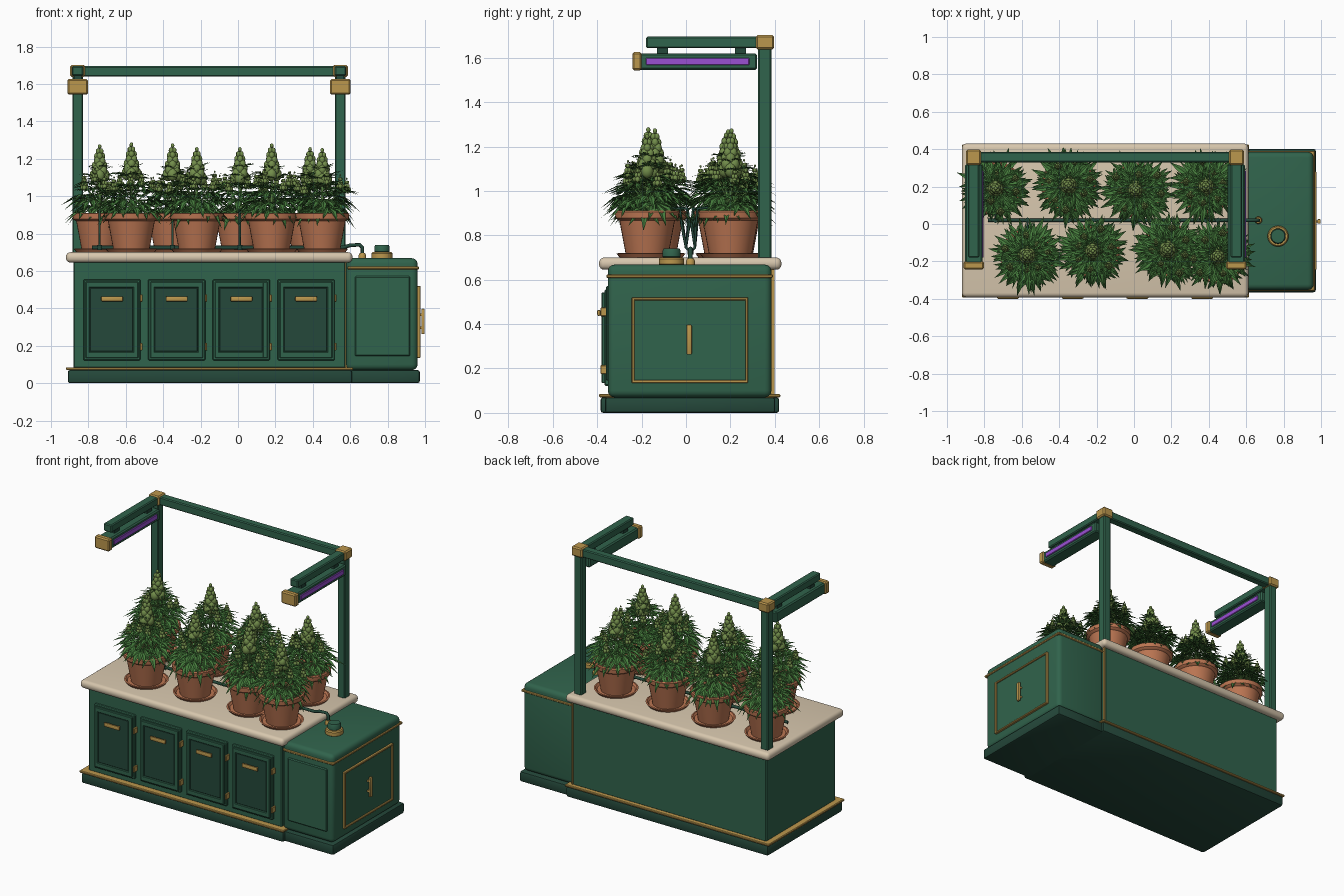
import bpy, bmesh, math, random
from mathutils import Vector, Matrix

if "Cube" in bpy.data.objects:
    bpy.data.objects.remove(bpy.data.objects["Cube"])
random.seed(4)

def mat(name, r, g, b):
    m = bpy.data.materials.new(name)
    m.diffuse_color = (r, g, b, 1)
    m.use_nodes = True
    m.node_tree.nodes["Principled BSDF"].inputs["Base Color"].default_value = m.diffuse_color
    return m

GREEN = mat("green_paint", .03, .125, .072)
DARK = mat("dark_green", .018, .065, .043)
GOLD = mat("brass", .5, .31, .075)
CREAM = mat("cream_stone", .68, .57, .42)
CLAY = mat("terracotta", .5, .18, .085)
SOIL = mat("soil", .06, .035, .02)
GLOW = mat("purple_lamp", .32, .08, .65)
LEAF = mat("leaf", .06, .2, .045)
STEM = mat("stem", .09, .2, .05)
BUD = mat("bud", .17, .27, .07)

def finish(name, bm, m, smooth=None):
    me = bpy.data.meshes.new(name)
    bm.to_mesh(me)
    bm.free()
    me.materials.append(m)
    ob = bpy.data.objects.new(name, me)
    bpy.context.collection.objects.link(ob)
    if smooth:
        bpy.context.view_layer.objects.active = ob
        ob.select_set(True)
        bpy.ops.object.shade_smooth_by_angle(angle=math.radians(smooth))
        ob.select_set(False)
    return ob

def box(name, m, x0, x1, y0, y1, z0, z1, bevel=.004, seg=1):
    bm = bmesh.new()
    bmesh.ops.create_cube(bm, size=1)
    for v in bm.verts:
        v.co = Vector(((x0 + x1) / 2 + v.co.x * (x1 - x0), (y0 + y1) / 2 + v.co.y * (y1 - y0),
                       (z0 + z1) / 2 + v.co.z * (z1 - z0)))
    if bevel:
        bmesh.ops.bevel(bm, geom=bm.edges[:], offset=bevel, segments=seg, profile=.5, affect='EDGES')
    return finish(name, bm, m, 35)

def lathe(name, m, profile, loc, n=32):
    bm = bmesh.new()
    rings = [[bm.verts.new((loc[0] + r * math.cos(2 * math.pi * i / n), loc[1] + r * math.sin(2 * math.pi * i / n),
                            loc[2] + z)) for i in range(n)] for r, z in profile]
    for a, b in zip(rings, rings[1:]):
        for i in range(n):
            bm.faces.new((a[i], a[(i + 1) % n], b[(i + 1) % n], b[i]))
    bm.faces.new(rings[0][::-1])
    bm.faces.new(rings[-1])
    return finish(name, bm, m, 35)

def tube(name, m, pts, r):
    cu = bpy.data.curves.new(name, 'CURVE')
    cu.dimensions = '3D'
    cu.bevel_depth, cu.bevel_resolution, cu.use_fill_caps = r, 2, True
    sp = cu.splines.new('POLY')
    sp.points.add(len(pts) - 1)
    for p, c in zip(sp.points, pts):
        p.co = (*c, 1)
    cu.materials.append(m)
    bpy.context.collection.objects.link(bpy.data.objects.new(name, cu))

# cabinet
box("cabinet_plinth", DARK, -.91, .61, -.385, .42, 0, .07, .012, 2)
box("plinth_brass_trim", GOLD, -.92, .615, -.392, .425, .07, .085, .004)
box("cabinet_body", GREEN, -.88, .575, -.35, .395, .08, .65, .006)
box("worktop", CREAM, -.92, .612, -.392, .43, .645, .70, .024, 4)

# four framed doors
for i in range(4):
    x0 = -.827 + i * .346
    x1 = x0 + .306
    box("door_slab", GREEN, x0, x1, -.368, -.34, .122, .555, .005)
    box("door_dark_panel", DARK, x0 + .035, x1 - .04, -.374, -.36, .168, .51, .003)
    for a, b, c, d in ((x0 + .012, x0 + .035, .134, .543), (x1 - .04, x1 - .012, .134, .543),
                       (x0 + .012, x1 - .012, .134, .168), (x0 + .012, x1 - .012, .51, .543)):
        box("door_frame_bar", GREEN, a, b, -.38, -.36, c, d, .004)
    box("door_handle", GOLD, x0 + .095, x0 + .212, -.4, -.385, .437, .464, .006, 2)
    for hx in (x0 + .11, x0 + .19):
        box("handle_foot", GOLD, hx, hx + .012, -.39, -.37, .444, .457, 0)
    for hz in (.195, .455):
        box("door_hinge", GOLD, x1 - .002, x1 + .01, -.385, -.345, hz - .02, hz + .02, .003)

# side tank
box("tank_plinth", DARK, .58, .972, -.365, .402, 0, .07, .012, 2)
box("tank_body", GREEN, .578, .96, -.352, .385, .07, .668, .03, 4)
box("tank_brass_band", GOLD, .585, .967, -.358, .391, .608, .624, .004)
box("tank_front_panel", GREEN, .625, .92, -.361, -.34, .145, .572, .006)
for a, b, c, d in ((-.245, -.232, .135, .52), (.267, .28, .135, .52), (-.245, .28, .135, .148), (-.245, .28, .507, .52)):
    box("tank_side_frame", GOLD, .95, .976, a, b, c, d, .003)
box("tank_side_panel", GREEN, .95, .966, -.235, .27, .145, .51, .003)
box("tank_side_handle", GOLD, .98, .998, .002, .026, .262, .398, .006, 2)
for z in (.29, .36):
    box("side_handle_foot", GOLD, .96, .985, .008, .02, z, z + .012, 0)
box("corner_brass_strip", GOLD, .574, .584, .384, .399, .085, .65, 0)
lathe("tank_filler_ring", GOLD, [(.05, 0), (.056, .006), (.056, .03), (.05, .037)], (.77, -.065, .664))
lathe("tank_filler_cap", GREEN, [(.036, 0), (.041, .004), (.041, .03), (.036, .04)], (.77, -.065, .70))

# lamp gantry
for cx in (-.857, .547):
    box("gantry_post", GREEN, cx - .028, cx + .028, .325, .385, .695, 1.65, .006)
    box("gantry_arm", GREEN, cx - .03, cx + .03, -.18, .34, 1.643, 1.695, .006)
    box("gantry_corner_cap", GOLD, cx - .04, cx + .04, .315, .397, 1.638, 1.702, .008)
    box("lamp_housing", GREEN, cx - .046, cx + .046, -.215, .32, 1.545, 1.62, .008)
    box("lamp_end_cap", GOLD, cx - .055, cx + .055, -.242, -.2, 1.543, 1.626, .008)
    box("lamp_glow_strip", GLOW, cx + .03, cx + .053, -.18, .285, 1.567, 1.6, .003)
    box("lamp_link", DARK, cx - .02, cx + .02, .22, .27, 1.61, 1.65, 0)
    box("lamp_link", DARK, cx - .02, cx + .02, -.13, -.08, 1.61, 1.65, 0)
box("gantry_top_bar", GREEN, -.83, .52, .33, .385, 1.64, 1.695, .006)

# plants
def strip(bm, p, q, r):
    """tapered three-sided stem"""
    d = (q - p).normalized()
    s = d.orthogonal()
    a, b = [], []
    for k in range(4):
        o = Matrix.Rotation(k * math.pi / 2, 3, d) @ s
        a.append(bm.verts.new(p + o * r))
        b.append(bm.verts.new(q + o * r * .6))
    for k in range(4):
        bm.faces.new((a[k], a[(k + 1) % 4], b[(k + 1) % 4], b[k]))

def fan(bm, p, az, pitch, size, n=7):
    """palm-shaped leaf of n folded leaflets"""
    R = Matrix.Rotation(az, 3, 'Z') @ Matrix.Rotation(-pitch, 3, 'Y')
    for k in range(n):
        t = (k - (n - 1) / 2) / ((n - 1) / 2)
        L = size * (1 - .55 * abs(t) ** 1.4)
        w = L * .115
        T = R @ Matrix.Rotation(t * 1.75, 3, 'Z')
        P = [bm.verts.new(p + T @ Vector(c)) for c in (
            (0, 0, 0), (.5 * L, w, .03 * L), (.5 * L, 0, -.01 * L), (.5 * L, -w, .03 * L), (L, 0, -.2 * L))]
        for f in ((0, 2, 1), (0, 3, 2), (1, 2, 4), (2, 3, 4)):
            bm.faces.new([P[i] for i in f])

def bud(bm, p, h, r, levels):
    """knobbly cone of small balls"""
    for i in range(levels):
        t = i / (levels - 1)
        rr = r * (1 - .7 * t)
        cnt = 4 if t < .85 else 1
        for k in range(cnt):
            a = i * .8 + k * 2 * math.pi / cnt
            off = Vector((math.cos(a), math.sin(a), 0)) * (rr * .6 if cnt > 1 else 0)
            M = Matrix.Translation(p + off + Vector((0, 0, h * t))) @ Matrix.Diagonal((1, 1, 1.25, 1))
            bmesh.ops.create_icosphere(bm, subdivisions=1 if r < .03 else 2, radius=rr * .62 + .002, matrix=M)

def plant(x, y, top):
    lathe("saucer", CLAY, [(.11, 0), (.125, .003), (.138, .02), (.128, .022), (.118, .01)], (x, y, .698))
    lathe("pot", CLAY, [(.095, 0), (.125, .16), (.135, .165), (.143, .172), (.145, .2), (.138, .205), (.126, .203),
                        (.122, .17)], (x, y, .706))
    lathe("soil", SOIL, [(.12, 0), (.124, .012)], (x, y, .878))
    lf, st, bd = bmesh.new(), bmesh.new(), bmesh.new()
    o = Vector((x, y, 0))
    strip(st, o + Vector((0, 0, .88)), o + Vector((0, 0, top - .1)), .008)
    bud(bd, o + Vector((0, 0, top - .165)), .155, .043, 7)
    turn = random.uniform(0, 6.3)
    # tiers of leaves: height, stalk length, leaf size, pitch, count
    for tier, (z, stalk, size, pitch, cnt) in enumerate((
            (.925, .075, .15, -.45, 8), (.965, .085, .15, -.2, 8), (1.005, .07, .14, -.05, 8),
            (1.045, .05, .12, .1, 7), (1.085, .035, .09, .35, 6), (1.13, .025, .06, .5, 5))):
        for k in range(cnt):
            a = turn + tier * .45 + k * 2 * math.pi / cnt + random.uniform(-.2, .2)
            d = Vector((math.cos(a), math.sin(a), 0))
            p = o + Vector((0, 0, z + random.uniform(-.015, .015)))
            q = p + d * stalk + Vector((0, 0, .012))
            strip(st, p, q, .003)
            fan(lf, q, a, pitch + random.uniform(-.25, .2), size * random.uniform(.85, 1.05))
    # side shoots with small buds
    for k in range(7):
        a = turn + k * 2 * math.pi / 7 + random.uniform(-.2, .2)
        r = random.uniform(.07, .14)
        q = o + Vector((r * math.cos(a), r * math.sin(a), 1.13 - r * .6 + random.uniform(-.02, .02)))
        strip(st, o + Vector((0, 0, .94)), q, .004)
        bud(bd, q - Vector((0, 0, .015)), .06, .018, 4)
        for j in range(4):
            fan(lf, q - Vector((0, 0, .025)), a + j * 1.57, .1, .07, 5)
    finish("plant_leaves", lf, LEAF)
    finish("plant_stems", st, STEM)
    finish("plant_buds", bd, BUD, 60)
    # feed tube from the main pipe
    s = 1 if y > 0 else -1
    tube("feed_tube", DARK, [(x, .02, .725), (x, .02 + s * .02, .745), (x, y - s * .155, .85), (x, y - s * .148, .92),
                             (x, y - s * .1, .925)], .006)
    lathe("feed_joint", DARK, [(.014, 0), (.014, .025)], (x, .02, .713), 12)

for spot in ((-.74, .19, 1.275), (-.35, .205, 1.28), (.01, .18, 1.26), (.385, .2, 1.26),
             (-.57, -.17, 1.285), (-.22, -.145, 1.26), (.18, -.14, 1.28), (.45, -.175, 1.255)):
    plant(*spot)

# water pipe from tank along the worktop
tube("water_pipe", DARK, [(-.78, .02, .725), (.56, .02, .725), (.6, .02, .737), (.65, .02, .74), (.665, .02, .725),
                          (.665, .02, .66)], .01)
lathe("pipe_brass_collar", GOLD, [(.02, 0), (.02, .02), (.015, .03)], (.665, .02, .665), 16)
